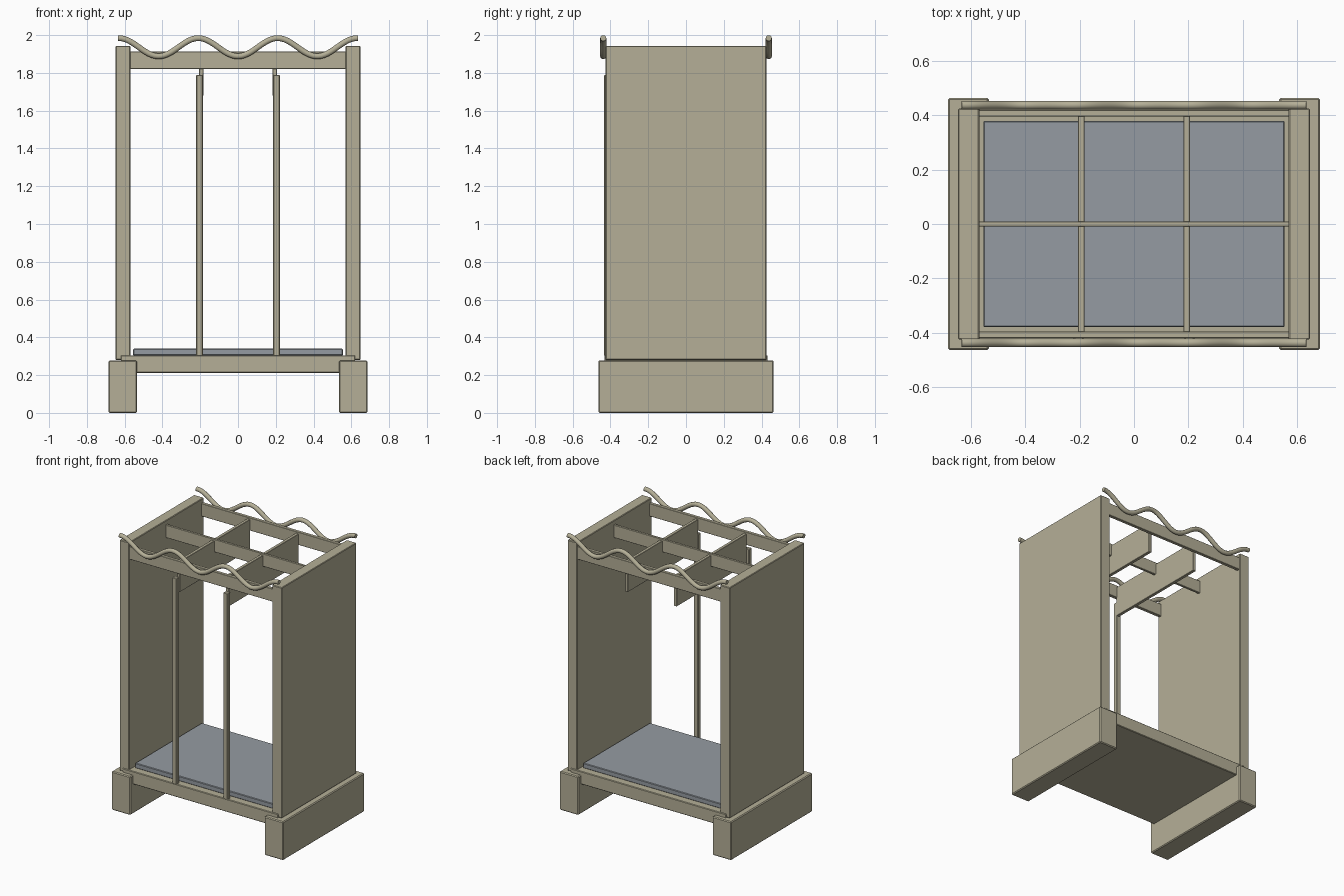
import bpy
import math

cube = bpy.data.objects.get("Cube")
if cube:
    bpy.data.objects.remove(cube, do_unlink=True)


def material(name, rgb):
    mat = bpy.data.materials.new(name)
    mat.use_nodes = True
    color = (*rgb, 1)
    mat.diffuse_color = color
    bsdf = mat.node_tree.nodes["Principled BSDF"]
    bsdf.inputs["Base Color"].default_value = color
    bsdf.inputs["Roughness"].default_value = 0.8
    return mat


wood = material("pale wood", (0.46, 0.43, 0.31))
grey = material("blue grey", (0.30, 0.33, 0.36))


def box(name, x, y, z, mat=wood, bevel=0.004):
    """Box from (min, max) ranges, with a slight edge bevel."""
    bpy.ops.mesh.primitive_cube_add(size=1, location=[sum(r) / 2 for r in (x, y, z)])
    obj = bpy.context.object
    obj.name = name
    obj.scale = [r[1] - r[0] for r in (x, y, z)]
    bpy.ops.object.transform_apply(location=False, rotation=False, scale=True)
    obj.data.materials.append(mat)
    mod = obj.modifiers.new("soft edges", "BEVEL")
    mod.width = bevel
    mod.segments = 1
    return obj


def side_range(side, inner, outer):
    return tuple(sorted((side * inner, side * outer)))


# Base slab and the mat on it
box("base", (-0.62, 0.62), (-0.432, 0.432), (0.212, 0.305))
box("floor_mat", (-0.555, 0.555), (-0.38, 0.38), (0.304, 0.34), grey)

# Parts repeated on the left and right
for label, s in (("left", 1), ("right", -1)):
    box(label + "_foot", side_range(s, 0.535, 0.685), (-0.464, 0.464), (0, 0.278), bevel=0.006)
    box(label + "_side_panel", side_range(s, 0.57, 0.648), (-0.426, 0.426), (0.28, 1.943))
    box(label + "_front_post", side_range(s, 0.186, 0.222), (-0.434, -0.402), (0.30, 1.79))
    box(label + "_cross_beam", side_range(s, 0.183, 0.206), (-0.40, 0.40), (1.68, 1.9), bevel=0.002)

# Lengthwise rails under the open top
for label, y in (("front", -0.408), ("middle", 0), ("back", 0.408)):
    half = 0.009 if label == "middle" else 0.012
    box(label + "_rail", (-0.572, 0.572), (y - half, y + half), (1.82, 1.912), bevel=0.002)


# Wavy rods along the front and back
def wavy_rod(name, y, steps=72, half_length=0.635, period=0.42):
    curve = bpy.data.curves.new(name, "CURVE")
    curve.dimensions = "3D"
    curve.bevel_depth = 0.016
    curve.bevel_resolution = 3
    curve.use_fill_caps = True
    spline = curve.splines.new("POLY")
    spline.points.add(steps)
    for i, point in enumerate(spline.points):
        x = half_length * (2 * i / steps - 1)
        z = 1.936 - 0.048 * math.cos(2 * math.pi * x / period)
        point.co = (x, y, z, 1)
    obj = bpy.data.objects.new(name, curve)
    bpy.context.collection.objects.link(obj)
    curve.materials.append(wood)
    bpy.ops.object.select_all(action="DESELECT")
    obj.select_set(True)
    bpy.context.view_layer.objects.active = obj
    bpy.ops.object.convert(target="MESH")
    bpy.ops.object.shade_smooth_by_angle(angle=math.radians(50))


wavy_rod("front_wavy_rod", -0.438)
wavy_rod("back_wavy_rod", 0.438)
